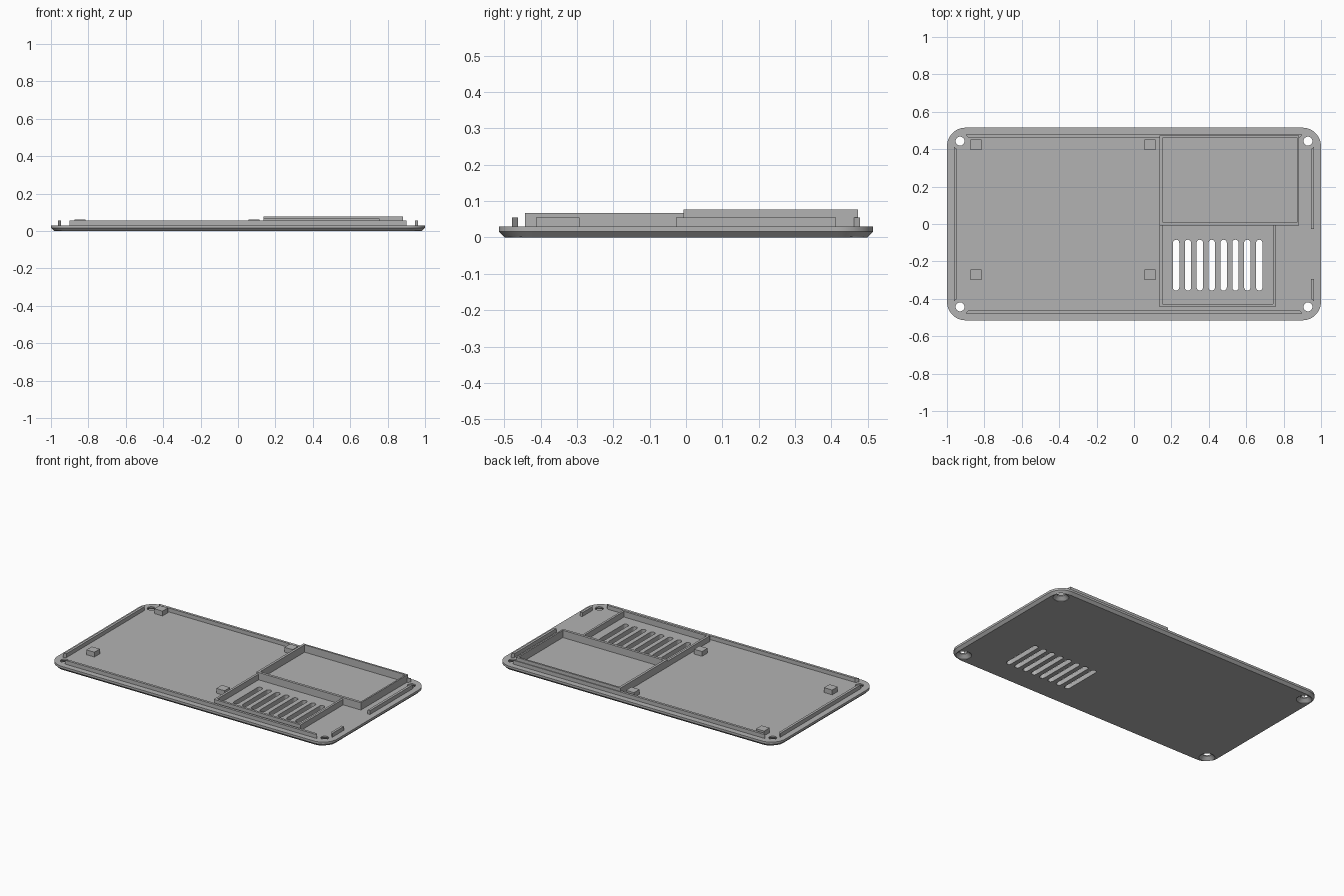
import bpy, bmesh
from math import cos, sin, pi

cube = bpy.data.objects.get("Cube")
if cube:
    bpy.data.objects.remove(cube, do_unlink=True)

grey = bpy.data.materials.new("light grey plastic")
grey.use_nodes = True
grey.diffuse_color = (0.45, 0.45, 0.45, 1)
grey.node_tree.nodes["Principled BSDF"].inputs["Base Color"].default_value = grey.diffuse_color

FLOOR = 0.03   # top of the base plate
SINK = 0.02    # parts start slightly inside the plate


def rounded(hx, hy, r, cx=0, cy=0, steps=12):
    """Outline of a rounded rectangle, counter-clockwise."""
    pts = []
    for q, (sx, sy) in enumerate([(1, 1), (-1, 1), (-1, -1), (1, -1)]):
        for i in range(steps + 1):
            a = (q + i / steps) * pi / 2
            pts.append((cx + sx * (hx - r) + r * cos(a), cy + sy * (hy - r) + r * sin(a)))
    return pts


def circle(r, cx, cy, steps=32):
    return [(cx + r * cos(2 * pi * i / steps), cy + r * sin(2 * pi * i / steps)) for i in range(steps)]


def loft(name, layers):
    """Closed solid through outlines given as (z, points)."""
    bm = bmesh.new()
    rings = [[bm.verts.new((x, y, z)) for x, y in pts] for z, pts in layers]
    bm.faces.new(rings[0][::-1])
    bm.faces.new(rings[-1])
    for lo, hi in zip(rings, rings[1:]):
        n = len(lo)
        for i in range(n):
            j = (i + 1) % n
            bm.faces.new((lo[i], lo[j], hi[j], hi[i]))
    bmesh.ops.remove_doubles(bm, verts=bm.verts, dist=1e-5)
    bmesh.ops.recalc_face_normals(bm, faces=bm.faces)
    mesh = bpy.data.meshes.new(name)
    bm.to_mesh(mesh)
    bm.free()
    mesh.materials.append(grey)
    obj = bpy.data.objects.new(name, mesh)
    bpy.context.collection.objects.link(obj)
    return obj


def prism(name, pts, top, bottom=SINK):
    return loft(name, [(bottom, pts), (top, pts)])


def box(name, x0, x1, y0, y1, top, bottom=SINK):
    return prism(name, [(x0, y0), (x1, y0), (x1, y1), (x0, y1)], top, bottom)


def cut(target, cutter):
    """Subtract a helper solid and discard it."""
    bpy.context.view_layer.objects.active = target
    mod = target.modifiers.new("cut", 'BOOLEAN')
    mod.operation, mod.solver, mod.object = 'DIFFERENCE', 'EXACT', cutter
    bpy.ops.object.modifier_apply(modifier=mod.name)
    bpy.data.objects.remove(cutter, do_unlink=True)


# Base plate with a bevelled underside
inner = rounded(0.984, 0.499, 0.084)
outer = rounded(1, 0.515, 0.1)
plate = loft("base_plate", [(0, inner), (0.016, outer), (FLOOR, outer)])

# Countersunk screw holes
for x in (-0.93, 0.93):
    for y in (-0.443, 0.443):
        wide, narrow = circle(0.047, x, y), circle(0.024, x, y)
        cut(plate, loft("screw_cutter", [(-0.01, wide), (0.002, wide), (0.022, narrow), (0.05, narrow)]))

# Row of ventilation slots
for i in range(8):
    slot = rounded(0.017, 0.136, 0.0169, 0.225 + i * 0.0635, -0.22, 6)
    cut(plate, prism("slot_cutter", slot, 0.05, -0.01))

bpy.ops.object.select_all(action='DESELECT')
plate.select_set(True)
bpy.context.view_layer.objects.active = plate
bpy.ops.object.shade_smooth_by_angle(angle=pi / 6)

# Open compartments: back one is taller and wider
back_frame = box("back_compartment_wall", 0.137, 0.883, -0.007, 0.473, 0.077)
cut(back_frame, box("back_cutter", 0.153, 0.873, 0.01, 0.461, 0.1, 0))
vent_frame = box("vent_compartment_wall", 0.137, 0.757, -0.443, -0.007, 0.067)
cut(vent_frame, box("vent_cutter", 0.152, 0.743, -0.428, 0.1, 0.1, 0))

# Long locating ribs with mitred ends
for side, name in ((1, "back"), (-1, "front")):
    prism(name + "_rib", [(-0.9, side * 0.478), (0.9, side * 0.478),
                          (0.885, side * 0.462), (-0.885, side * 0.462)], 0.055)

# Short-side ribs, the left one split by a gap
for name, side, y0, y1 in (("right_rib", -1, -0.413, 0.413),
                           ("left_back_rib", 1, -0.027, 0.413),
                           ("left_front_rib", 1, -0.413, -0.293)):
    m0 = 0.014 if y0 < -0.4 else 0
    m1 = 0.014 if y1 > 0.4 else 0
    prism(name, [(side * 0.962, y0), (side * 0.962, y1),
                 (side * 0.946, y1 - m1), (side * 0.946, y0 + m0)], 0.055)

# Square support posts
for side, x in (("right", -0.845), ("left", 0.085)):
    for end, y in (("back", 0.423), ("front", -0.272)):
        box(f"{side}_{end}_post", x - 0.029, x + 0.029, y - 0.028, y + 0.028, 0.061)
